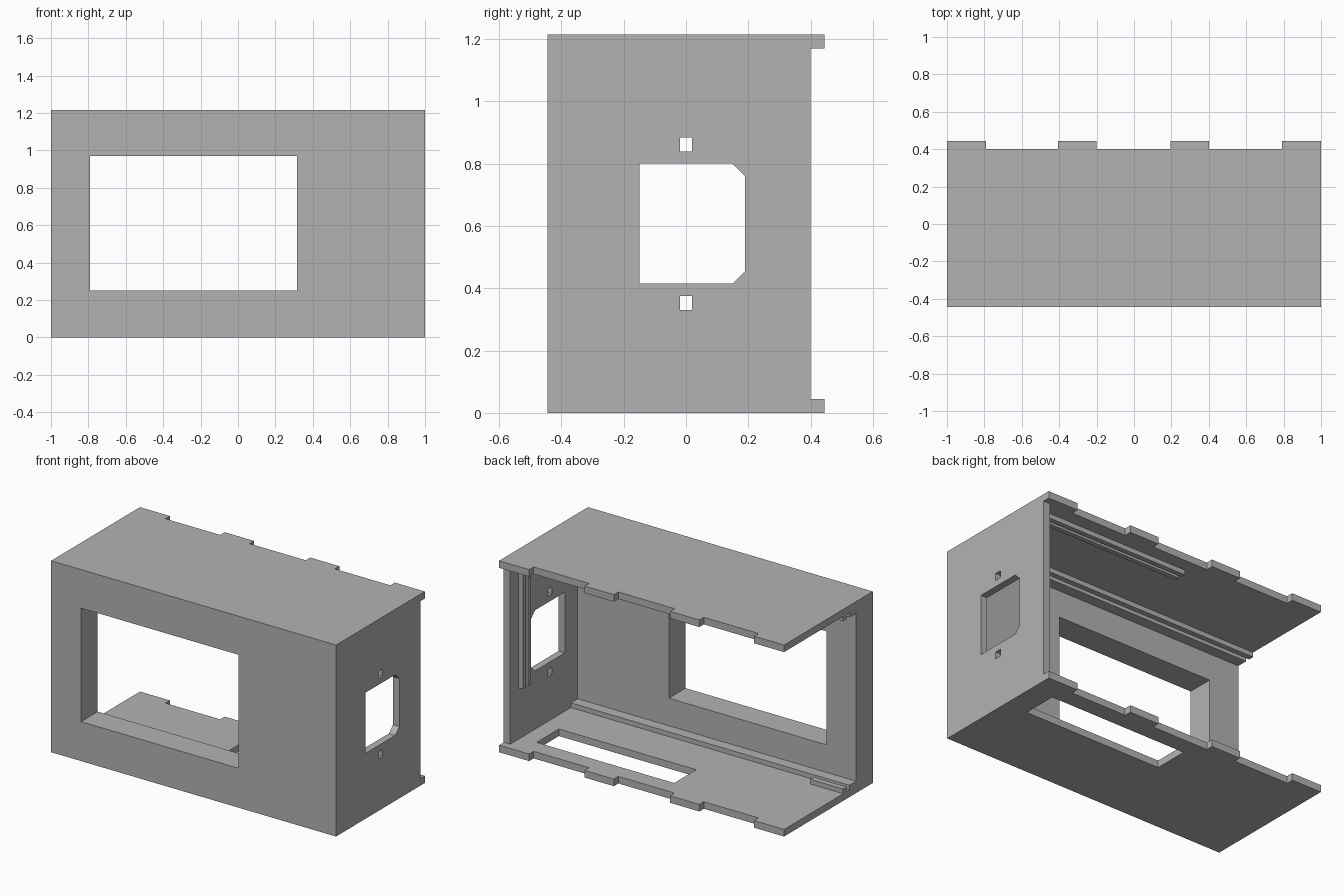
import bpy, bmesh
from mathutils import Vector

cube = bpy.data.objects.get("Cube")
if cube:
    bpy.data.objects.remove(cube)

gray = bpy.data.materials.new("plain gray")
gray.use_nodes = True
COLOR = (0.45, 0.45, 0.45, 1)
gray.diffuse_color = COLOR
gray.node_tree.nodes["Principled BSDF"].inputs["Base Color"].default_value = COLOR

W, FRONT, BACK, TAB = 1.0, -0.445, 0.4, 0.445
HEIGHT, T = 1.215, 0.045
INNER = -0.278                      # rear plane of the thick front wall
SIDE, CEIL = W - T, HEIGHT - T      # inner faces of side wall and roof


def prism(name, points, depth):
    """Extrude a planar outline of 3D points along a depth vector."""
    bm = bmesh.new()
    face = bm.faces.new([bm.verts.new(p) for p in points])
    ext = bmesh.ops.extrude_face_region(bm, geom=[face])
    moved = [g for g in ext["geom"] if isinstance(g, bmesh.types.BMVert)]
    bmesh.ops.translate(bm, verts=moved, vec=Vector(depth))
    bmesh.ops.recalc_face_normals(bm, faces=bm.faces)
    mesh = bpy.data.meshes.new(name)
    bm.to_mesh(mesh)
    bm.free()
    mesh.materials.append(gray)
    obj = bpy.data.objects.new(name, mesh)
    bpy.context.collection.objects.link(obj)
    return obj


def box(name, x, y, z):
    outline = [(x[0], y[0], z[0]), (x[1], y[0], z[0]),
               (x[1], y[1], z[0]), (x[0], y[1], z[0])]
    return prism(name, outline, (0, 0, z[1] - z[0]))


def cut(obj, cutter):
    """Subtract a cutter, then discard it."""
    cutter.hide_render = True
    mod = obj.modifiers.new("opening", "BOOLEAN")
    mod.operation, mod.solver, mod.object = "DIFFERENCE", "EXACT", cutter
    bpy.context.view_layer.objects.active = obj
    bpy.ops.object.modifier_apply(modifier=mod.name)
    bpy.data.objects.remove(cutter)


# Roof and floor: plates with a tabbed rear edge
def plate(name, z):
    outline = [(-W, FRONT, z), (W, FRONT, z)]
    for a, b in ((W, 0.79), (0.4, 0.195), (-0.2, -0.405), (-0.79, -W)):
        if a < W:
            outline.append((a, BACK, z))
        outline += [(a, TAB, z), (b, TAB, z)]
        if b > -W:
            outline.append((b, BACK, z))
    return prism(name, outline, (0, 0, T))


roof = plate("roof_plate", CEIL)
floor = plate("floor_plate", 0)
cut(floor, box("floor_slot_cutter", (-0.12, 0.845), (0.068, 0.29), (-0.1, 0.1)))

# Thick front wall with the large opening
front = box("front_wall", (-W, W), (FRONT, INNER), (T, CEIL))
cut(front, box("front_opening_cutter", (-0.79, 0.315), (-0.6, -0.2), (0.25, 0.97)))

# Side wall with a chamfered opening and two small slots
side = box("side_wall", (SIDE, W), (INNER, BACK), (T, CEIL))
outline = [(-0.15, 0.415), (0.15, 0.415), (0.19, 0.455),
           (0.19, 0.76), (0.15, 0.8), (-0.15, 0.8)]
cut(side, prism("side_opening_cutter", [(0.9, y, z) for y, z in outline], (0.2, 0, 0)))
for z in (0.33, 0.84):
    cut(side, box("side_slot_cutter", (0.9, 1.1), (-0.02, 0.02), (z, z + T)))

# Front guide rails along roof and floor, forming a groove
RIB = 0.03
box("roof_front_ledge", (-W, SIDE), (INNER, -0.21), (CEIL - RIB, CEIL))
box("floor_front_ledge", (-W, SIDE), (INNER, -0.21), (T, T + RIB))
box("roof_front_rail", (-W, SIDE), (-0.183, -0.148), (CEIL - RIB, CEIL))
box("floor_front_rail", (-W, -0.77), (-0.183, -0.148), (T, T + RIB))

# Rear guide rails on the roof and down the side wall
for label, y in (("inner", 0.235), ("outer", 0.285)):
    span = (y, y + RIB)
    box("roof_rear_rail_" + label, (-0.11, SIDE), span, (CEIL - RIB, CEIL))
    box("side_rear_rail_" + label, (SIDE - RIB, SIDE), span, (0.37, CEIL - RIB))
